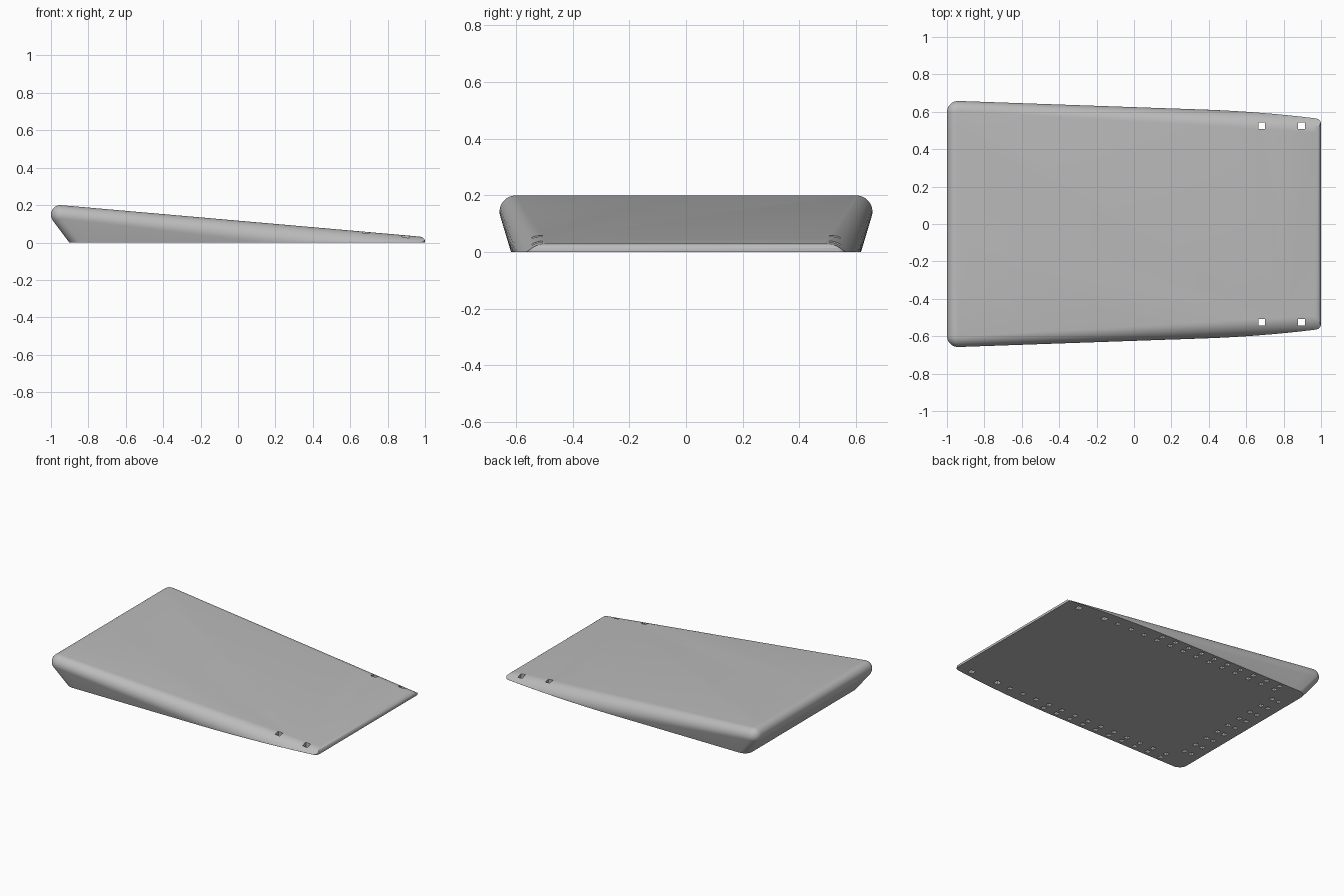
import bpy, bmesh, math
from mathutils import Vector, Matrix

if "Cube" in bpy.data.objects:
    bpy.data.objects.remove(bpy.data.objects["Cube"])

FRONT = 1.25          # the low end is built long, then trimmed at x = 1
ARC_STEPS = 10


def half_width(x):
    return 0.66 - 0.035 * (x + 1)


def top_height(x):
    return 0.2 - 0.0875 * (x + 0.95)


def fillet(x):
    return 0.055 + 0.0225 * (x + 1)


# Plan outline of one half (+y), as (point, outward normal) pairs
def half_outline():
    pts = []
    w = half_width(-1)
    rc = 0.06
    for i in range(1, 7):
        pts.append((Vector((-1, (w - rc) * i / 6)), Vector((-1, 0))))
    centre = Vector((-1 + rc, half_width(-1 + rc) - rc))
    for i in range(1, 9):
        a = math.pi - math.pi / 2 * i / 8
        n = Vector((math.cos(a), math.sin(a)))
        pts.append((centre + n * rc, n))
    x0 = -1 + rc
    for i in range(1, 31):
        x = x0 + (FRONT - x0) * i / 30
        pts.append((Vector((x, half_width(x))), Vector((0, 1))))
    return pts


# Profile from the top edge round the fillet and down the drafted wall
def profile(p, n):
    r, t = fillet(p.x), top_height(p.x)
    back = n.x * n.x
    low = -math.atan(0.3 + 0.45 * back)
    low = max(low, math.asin(max(-1, min(1, (r - t) / r))))
    ring = []
    for k in range(ARC_STEPS + 1):
        a = math.pi / 2 + (low - math.pi / 2) * k / ARC_STEPS
        q = p - n * r * (1 - math.cos(a))
        z = top_height(q.x) - r + r * math.sin(a)
        ring.append(Vector((q.x, q.y, max(z, 0.0005))))
    q = ring[-1]
    fx = min(1, (FRONT - p.x) / (FRONT + 0.94))
    fy = max(-1, min(1, p.y / (half_width(p.x) - 0.06)))
    ring.append(Vector((q.x + 0.75 * q.z * fx, q.y - 0.3 * q.z * fy, 0)))
    return ring


# Wedge body
half = half_outline()
mirror = [(Vector((p.x, -p.y)), Vector((n.x, -n.y))) for p, n in half]
outline = mirror[::-1] + [(Vector((-1, 0)), Vector((-1, 0)))] + half
bm = bmesh.new()
columns = [[bm.verts.new(v) for v in profile(p, n)] for p, n in outline]
for a, b in zip(columns, columns[1:]):
    for k in range(ARC_STEPS + 1):
        bm.faces.new((a[k], b[k], b[k + 1], a[k + 1]))
bm.faces.new([c[0] for c in columns])
bm.faces.new([c[-1] for c in columns])
bm.faces.new(columns[0] + columns[-1][::-1])
bmesh.ops.recalc_face_normals(bm, faces=bm.faces[:])


def trim(point, normal):
    geom = bm.verts[:] + bm.edges[:] + bm.faces[:]
    cut = bmesh.ops.bisect_plane(bm, geom=geom, plane_co=point, plane_no=normal,
                                 clear_outer=True, dist=1e-6)
    edges = [e for e in cut["geom_cut"] if isinstance(e, bmesh.types.BMEdge)]
    bmesh.ops.holes_fill(bm, edges=edges, sides=0)


# Trim the low end, rounding its upper edge and plan corners
trim((1, 0, 0), (1, 0, 0))
for i in range(1, 5):
    a = math.radians(18 * i)
    c, s = math.cos(a), math.sin(a)
    trim((0.972 + 0.028 * c, 0, 0.003 + 0.028 * s), (c, 0, s))
    for side in (-1, 1):
        trim((0.97 + 0.03 * c, side * (0.534 + 0.03 * s), 0), (c, side * s, 0))
bmesh.ops.remove_doubles(bm, verts=bm.verts[:], dist=1e-5)
bmesh.ops.recalc_face_normals(bm, faces=bm.faces[:])


def make_object(name, mesh_bm):
    mesh = bpy.data.meshes.new(name)
    mesh_bm.to_mesh(mesh)
    mesh_bm.free()
    obj = bpy.data.objects.new(name, mesh)
    bpy.context.collection.objects.link(obj)
    return obj


body = make_object("wedge_ramp", bm)

grey = bpy.data.materials.new("plain grey")
grey.use_nodes = True
colour = (0.5, 0.5, 0.5, 1)
grey.diffuse_color = colour
grey.node_tree.nodes["Principled BSDF"].inputs["Base Color"].default_value = colour
body.data.materials.append(grey)

# Square holes: four right through, the rest blind pockets underneath
holes = bmesh.new()


def hole(x, y, size, depth):
    m = Matrix.Translation((x, y, depth / 2 - 0.01))
    m = m @ Matrix.Diagonal((size, size, depth + 0.02, 1))
    bmesh.ops.create_cube(holes, size=1, matrix=m)


STEP = 0.107
for side in (-1, 1):
    for x in (0.895, 0.683):
        hole(x, side * 0.525, 0.036, 0.2)
    for i in range(13):
        x = 0.576 - STEP * i
        hole(x, side * 0.53, 0.028, 0.03)
        if i > 2:
            hole(x, side * 0.582, 0.028, 0.03)
for x in (-0.83, -0.775):
    for i in range(-4, 5):
        hole(x, STEP * i, 0.028, 0.03)
cutter = make_object("hole_cutter", holes)
cutter.hide_render = True

mod = body.modifiers.new("holes", "BOOLEAN")
mod.operation = "DIFFERENCE"
mod.solver = "EXACT"
mod.object = cutter
bpy.context.view_layer.objects.active = body
body.select_set(True)
cutter.select_set(False)
bpy.ops.object.modifier_apply(modifier=mod.name)
bpy.data.objects.remove(cutter)
bpy.ops.object.shade_smooth_by_angle(angle=math.radians(35))
